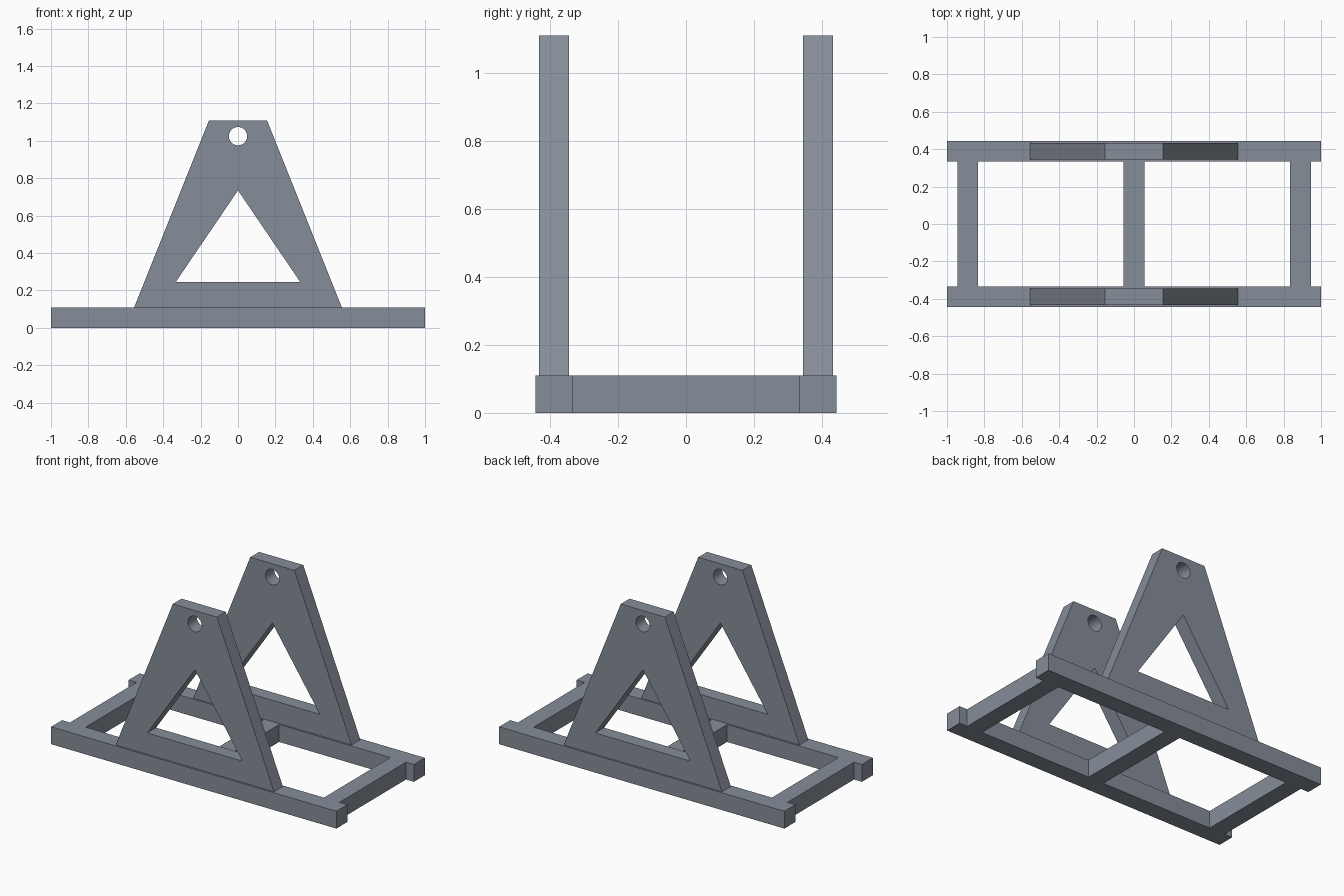
import bpy
import bmesh
from math import cos, sin, pi, radians
from mathutils import Matrix

cube = bpy.data.objects.get("Cube")
if cube:
    bpy.data.objects.remove(cube, do_unlink=True)

steel = bpy.data.materials.new("steel_grey")
steel.use_nodes = True
colour = (0.24, 0.27, 0.32, 1)
steel.diffuse_color = colour
steel.node_tree.nodes["Principled BSDF"].inputs["Base Color"].default_value = colour

BEAM = 0.11       # square beam thickness
RAIL_Y = 0.388    # rail centre line


def add_object(name, mesh):
    obj = bpy.data.objects.new(name, mesh)
    mesh.materials.clear()
    mesh.materials.append(steel)
    bpy.context.collection.objects.link(obj)
    return obj


def beam(name, x, y, length_x, length_y):
    """Box beam resting on the ground."""
    bm = bmesh.new()
    bmesh.ops.create_cube(bm, size=1)
    bmesh.ops.scale(bm, vec=(length_x, length_y, BEAM), verts=bm.verts)
    bmesh.ops.translate(bm, vec=(x, y, BEAM / 2), verts=bm.verts)
    mesh = bpy.data.meshes.new(name)
    bm.to_mesh(mesh)
    bm.free()
    add_object(name, mesh)


def plate(name, y, loops, thickness):
    """Upright plate from an outline followed by its openings."""
    curve = bpy.data.curves.new(name + "_profile", "CURVE")
    curve.dimensions = "2D"
    curve.fill_mode = "BOTH"
    curve.extrude = thickness / 2
    for loop in loops:
        spline = curve.splines.new("POLY")
        spline.points.add(len(loop) - 1)
        for point, (x, z) in zip(spline.points, loop):
            point.co = (x, z, 0, 1)
        spline.use_cyclic_u = True
    profile = bpy.data.objects.new(name + "_profile", curve)
    bpy.context.collection.objects.link(profile)
    depsgraph = bpy.context.evaluated_depsgraph_get()
    mesh = bpy.data.meshes.new_from_object(profile.evaluated_get(depsgraph))
    bpy.data.objects.remove(profile, do_unlink=True)

    # Weld, merge the caps into flat faces and stand the plate up
    bm = bmesh.new()
    bm.from_mesh(mesh)
    bmesh.ops.remove_doubles(bm, verts=bm.verts, dist=0.0001)
    bmesh.ops.recalc_face_normals(bm, faces=bm.faces)
    bm.transform(Matrix.Translation((0, y, 0)) @ Matrix.Rotation(radians(90), 4, "X"))
    for face in bm.faces:
        face.smooth = False
    bm.to_mesh(mesh)
    bm.free()
    add_object(name, mesh)


# Plate profile: tapered outline, triangular window, shaft hole
outline = [(-0.555, BEAM), (0.555, BEAM), (0.155, 1.11), (-0.155, 1.11)]
window = [(-0.333, 0.245), (0, 0.735), (0.333, 0.245)]
hole = [(0.049 * cos(-2 * pi * i / 32), 1.025 + 0.049 * sin(-2 * pi * i / 32))
        for i in range(32)]

# Long rails with an upright on each
for side, sign in (("front", -1), ("back", 1)):
    beam(side + "_rail", 0, sign * RAIL_Y, 2, BEAM)
    plate(side + "_upright", sign * RAIL_Y, [outline, window, hole], 0.088)

# Cross beams between the rails
for name, x in (("right", -0.89), ("middle", 0), ("left", 0.89)):
    beam(name + "_cross_beam", x, 0, BEAM, 2 * RAIL_Y - BEAM)
